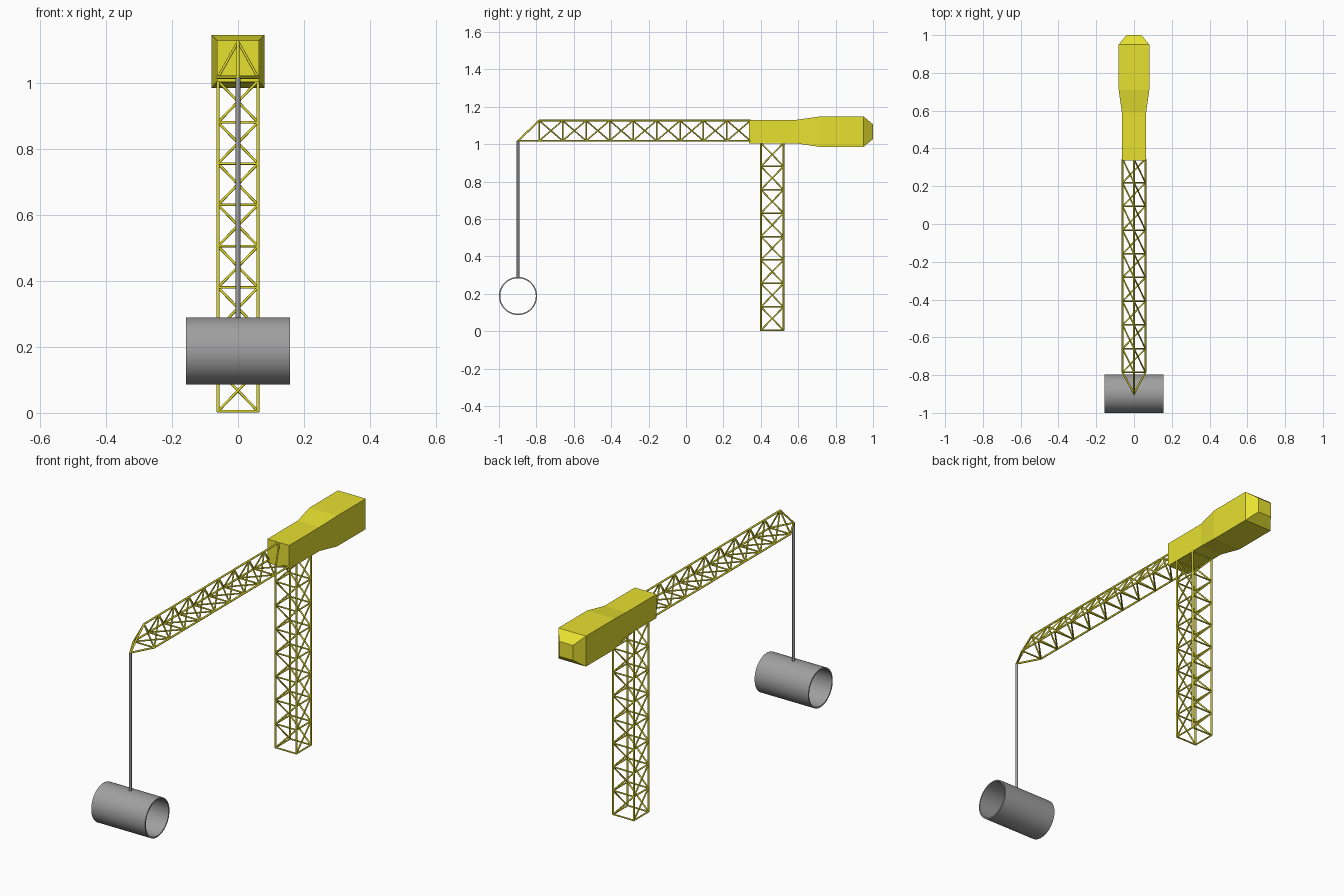
import bpy, bmesh, math
from mathutils import Vector, Matrix

if "Cube" in bpy.data.objects:
    bpy.data.objects.remove(bpy.data.objects["Cube"])


def material(name, rgb):
    m = bpy.data.materials.new(name)
    m.diffuse_color = (*rgb, 1)
    m.use_nodes = True
    m.node_tree.nodes["Principled BSDF"].inputs["Base Color"].default_value = m.diffuse_color
    return m


YELLOW = material("crane_yellow", (0.8, 0.75, 0.03))
STEEL = material("dark_steel", (0.35, 0.35, 0.35))


def finish(bm, name, mat, smooth=False):
    bmesh.ops.recalc_face_normals(bm, faces=bm.faces)
    me = bpy.data.meshes.new(name)
    bm.to_mesh(me)
    bm.free()
    me.materials.append(mat)
    ob = bpy.data.objects.new(name, me)
    bpy.context.collection.objects.link(ob)
    if smooth:
        bpy.ops.object.select_all(action='DESELECT')
        ob.select_set(True)
        bpy.context.view_layer.objects.active = ob
        bpy.ops.object.shade_smooth_by_angle(angle=math.radians(50))
    return ob


def rod(bm, a, b, r=0.0048, sides=8):
    a, b = Vector(a), Vector(b)
    d = b - a
    mat = Matrix.Translation((a + b) / 2) @ d.to_track_quat('Z', 'Y').to_matrix().to_4x4()
    bmesh.ops.create_cone(bm, cap_ends=True, segments=sides, radius1=r, radius2=r,
                          depth=d.length, matrix=mat)


def lattice(bm, rings):
    """Chords between rings, a frame at each ring, one diagonal per face and bay."""
    n = len(rings[0])
    for k in range(n):
        rod(bm, rings[0][k], rings[-1][k])
        bmesh.ops.create_uvsphere(bm, u_segments=8, v_segments=4, radius=0.0048,
                                  matrix=Matrix.Translation(rings[0][k]))
    for ring in rings:
        for k in range(n):
            rod(bm, ring[k], ring[(k + 1) % n], 0.004)
    for low, high in zip(rings, rings[1:]):
        for k in range(n):
            rod(bm, low[k], high[(k + 1) % n], 0.004)


# Square lattice mast
H = 0.0605
MAST_Y = 0.461
bm = bmesh.new()
lattice(bm, [[Vector((sx * H, MAST_Y + sy * H, 0.005 + i * 0.1252))
              for sx, sy in ((-1, -1), (1, -1), (1, 1), (-1, 1))] for i in range(9)])
finish(bm, "mast", YELLOW, True)

# Triangular lattice jib with the chords meeting at the tip
TIP = Vector((0, -0.898, 1.018))
bm = bmesh.new()
rings = [[Vector((-H, y, 1.018)), Vector((H, y, 1.018)), Vector((0, y, 1.126))]
         for y in [-0.785 + i * 0.1255 for i in range(10)]]
lattice(bm, rings)
for p in rings[0]:
    rod(bm, p, TIP)
bmesh.ops.create_uvsphere(bm, u_segments=8, v_segments=6, radius=0.0055,
                          matrix=Matrix.Translation(TIP))
finish(bm, "jib", YELLOW, True)

# Machine housing and counterweight: rectangles (y, half width, z low, z high) lofted
bm = bmesh.new()
loops = []
for y, w, lo, hi in ((0.336, 0.064, 1.004, 1.130), (0.590, 0.064, 1.004, 1.130),
                     (0.710, 0.081, 0.986, 1.147), (0.950, 0.081, 0.986, 1.147),
                     (1.000, 0.040, 1.027, 1.106)):
    loops.append([bm.verts.new((x, y, z)) for x, z in ((-w, lo), (w, lo), (w, hi), (-w, hi))])
for a, b in zip(loops, loops[1:]):
    for k in range(4):
        bm.faces.new((a[k], a[(k + 1) % 4], b[(k + 1) % 4], b[k]))
bm.faces.new(loops[0])
bm.faces.new(loops[-1])
finish(bm, "housing_and_counterweight", YELLOW)

# Hoist cable
bm = bmesh.new()
rod(bm, (0, -0.898, 0.285), (0, -0.898, 1.018), 0.007, 12)
finish(bm, "hoist_cable", STEEL, True)

# Hanging pipe: wall profile spun around the x axis
bm = bmesh.new()
N, L, CY, CZ = 64, 0.157, -0.898, 0.188
profile = ((-L, 0.102), (L, 0.102), (L, 0.095), (-L, 0.095))
loops = []
for i in range(N):
    t = 2 * math.pi * i / N
    loops.append([bm.verts.new((x, CY + r * math.cos(t), CZ + r * math.sin(t)))
                  for x, r in profile])
for i in range(N):
    a, b = loops[i], loops[(i + 1) % N]
    for k in range(4):
        bm.faces.new((a[k], a[(k + 1) % 4], b[(k + 1) % 4], b[k]))
finish(bm, "hanging_pipe", STEEL, True)
